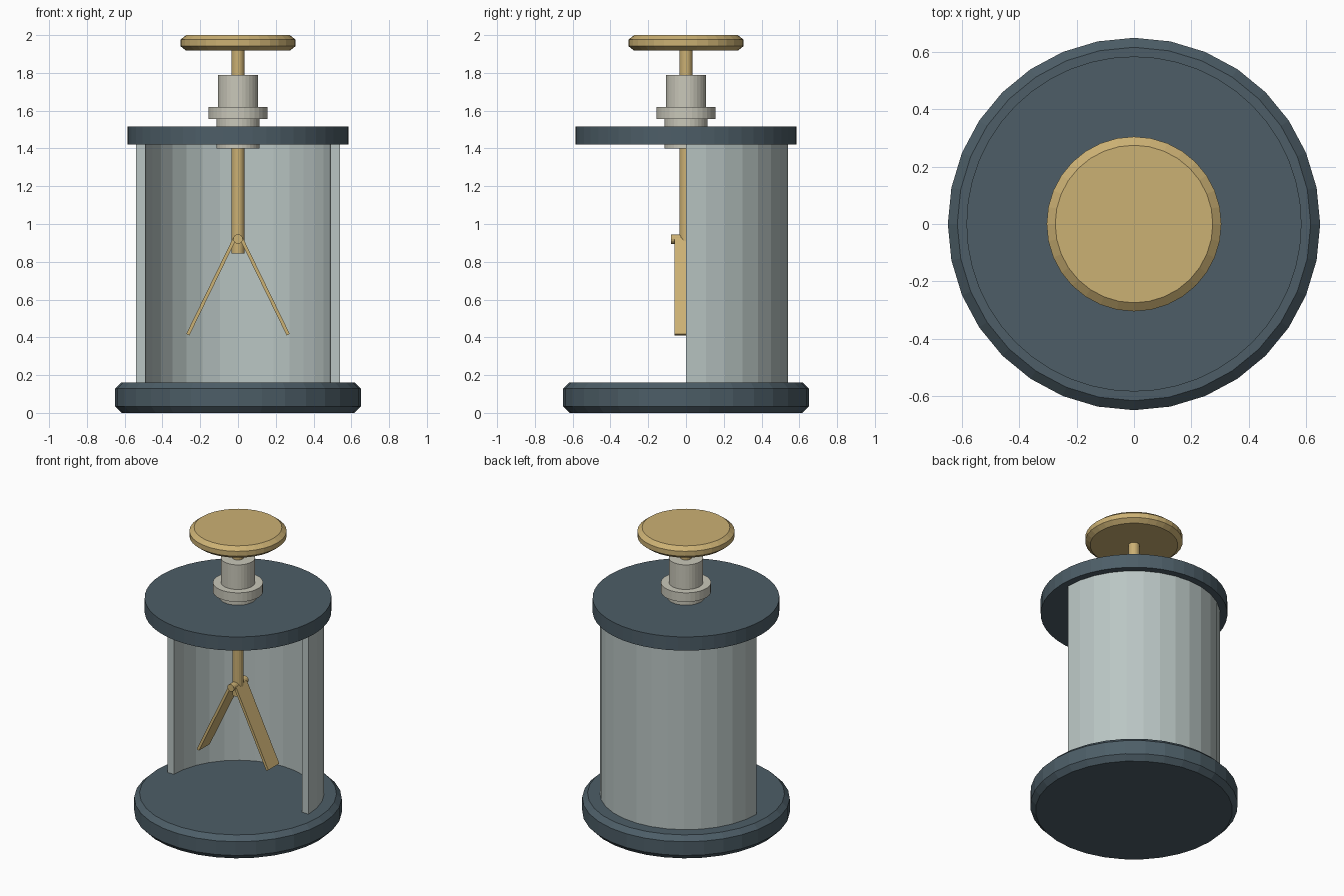
import bpy, bmesh
from math import sin, cos, pi, radians
from mathutils import Matrix

if "Cube" in bpy.data.objects:
    bpy.data.objects.remove(bpy.data.objects["Cube"])


def srgb(r, g, b):
    return tuple((c / 255) ** 2.2 for c in (r, g, b)) + (1,)


def material(name, color):
    m = bpy.data.materials.new(name)
    m.diffuse_color = color
    m.use_nodes = True
    m.node_tree.nodes["Principled BSDF"].inputs["Base Color"].default_value = m.diffuse_color
    return m


DARK = material("dark_slate", srgb(78, 94, 103))
BRASS = material("brass", srgb(202, 175, 115))
CERAMIC = material("ceramic", srgb(200, 198, 184))
GLASS = material("glass", srgb(184, 196, 194))


def finish(name, bm, mat):
    bmesh.ops.recalc_face_normals(bm, faces=bm.faces[:])
    me = bpy.data.meshes.new(name)
    bm.to_mesh(me)
    bm.free()
    me.materials.append(mat)
    ob = bpy.data.objects.new(name, me)
    bpy.context.collection.objects.link(ob)
    return ob


def lathe(name, profile, mat, n=32):
    """Closed solid of revolution from (radius, z) pairs, capped at both ends."""
    bm = bmesh.new()
    rings = [[bm.verts.new((r * cos(2 * pi * i / n), r * sin(2 * pi * i / n), z))
              for i in range(n)] for r, z in profile]
    for a, b in zip(rings, rings[1:]):
        for i in range(n):
            j = (i + 1) % n
            bm.faces.new((a[i], a[j], b[j], b[i]))
    bm.faces.new(rings[0])
    bm.faces.new(rings[-1])
    return finish(name, bm, mat)


# Base and lid
lathe("base", [(0.617, 0), (0.65, 0.035), (0.65, 0.13), (0.617, 0.162)], DARK)
lathe("lid", [(0.585, 1.42), (0.585, 1.515)], DARK, 48)

# Half-round glass wall, open at the front
bm = bmesh.new()
sections = []
for i in range(17):
    a = pi * i / 16
    sections.append([bm.verts.new((r * cos(a), r * sin(a), z))
                     for r, z in ((0.49, 0.155), (0.54, 0.155), (0.54, 1.425), (0.49, 1.425))])
for s, t in zip(sections, sections[1:]):
    for k in range(4):
        m = (k + 1) % 4
        bm.faces.new((s[k], s[m], t[m], t[k]))
bm.faces.new(sections[0])
bm.faces.new(sections[-1])
finish("glass_wall", bm, GLASS)

# Insulating bushing through the lid
lathe("insulator", [(0.115, 1.40), (0.115, 1.557), (0.157, 1.557), (0.157, 1.62),
                    (0.107, 1.62), (0.107, 1.79)], CERAMIC)

# Conductor rod and top disc
lathe("rod", [(0.035, 0.845), (0.035, 1.93)], BRASS, 16)
lathe("top_disc", [(0.275, 1.918), (0.305, 1.942), (0.305, 1.976), (0.275, 2.0)], BRASS)

# Hinge pin along y
bm = bmesh.new()
bmesh.ops.create_cone(bm, cap_ends=True, segments=16, radius1=0.025, radius2=0.025, depth=0.16,
                      matrix=Matrix.Translation((0, 0, 0.92)) @ Matrix.Rotation(pi / 2, 4, 'X'))
finish("hinge_pin", bm, BRASS)

# Pair of spread leaves
for side, label in ((-1, "left"), (1, "right")):
    bm = bmesh.new()
    bmesh.ops.create_cube(bm, size=1, matrix=Matrix.Translation((side * 0.142, 0, 0.668))
                          @ Matrix.Rotation(radians(-26 * side), 4, 'Y')
                          @ Matrix.Diagonal((0.018, 0.12, 0.565, 1)))
    finish(label + "_leaf", bm, BRASS)
